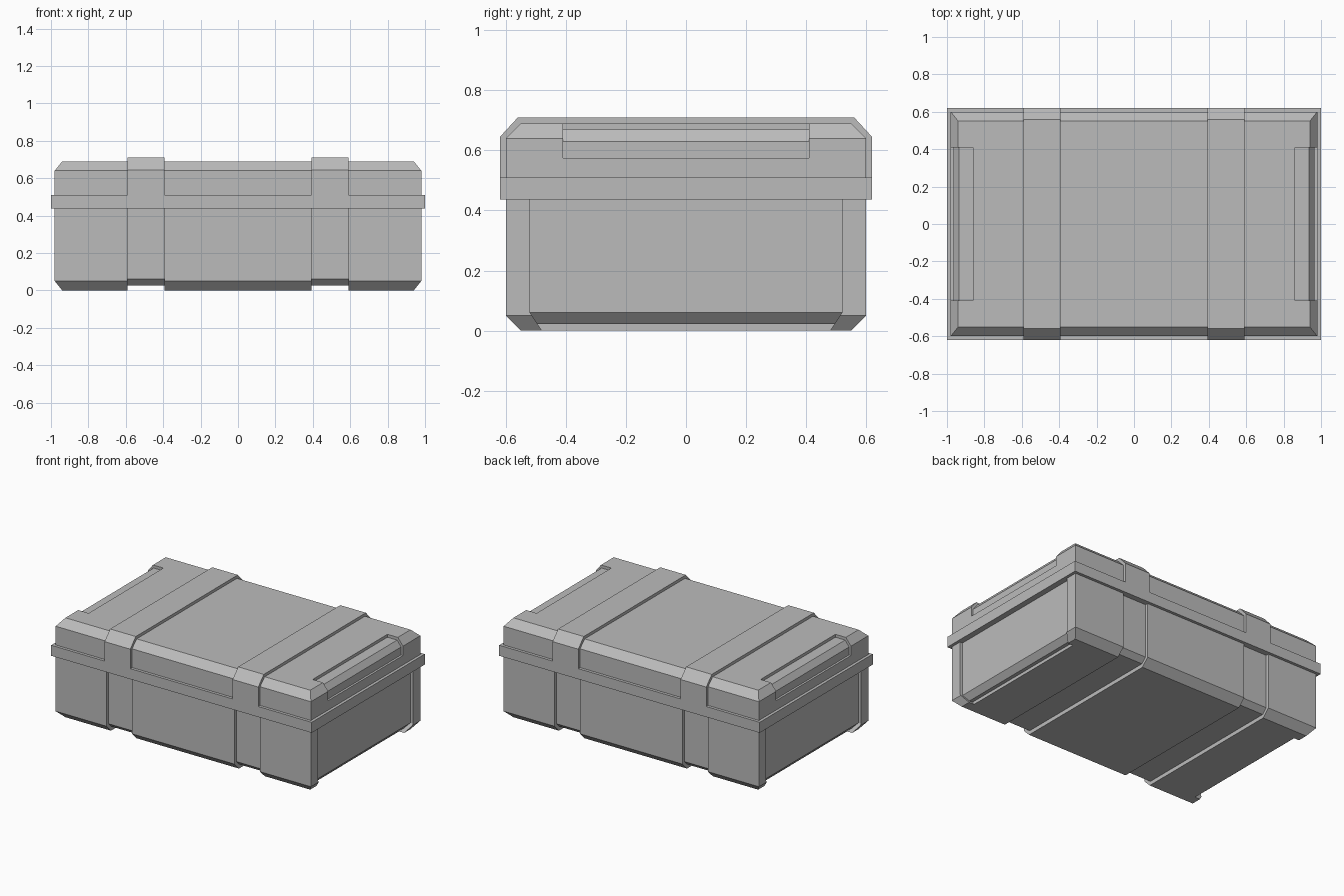
import bpy, bmesh
from mathutils import Vector

cube = bpy.data.objects.get("Cube")
if cube:
    bpy.data.objects.remove(cube, do_unlink=True)

grey = bpy.data.materials.new("case grey")
grey.use_nodes = True
GREY = (0.5, 0.5, 0.5, 1)
grey.diffuse_color = GREY
grey.node_tree.nodes["Principled BSDF"].inputs["Base Color"].default_value = GREY


def finish(bm, name):
    bmesh.ops.recalc_face_normals(bm, faces=bm.faces)
    mesh = bpy.data.meshes.new(name)
    bm.to_mesh(mesh)
    bm.free()
    mesh.materials.append(grey)
    obj = bpy.data.objects.new(name, mesh)
    bpy.context.collection.objects.link(obj)
    return obj


def stack(name, levels):
    """Solid lofted through rectangles given as (half x, half y, z)."""
    bm = bmesh.new()
    rings = [[bm.verts.new((sx * hx, sy * hy, z))
              for sx, sy in ((-1, -1), (1, -1), (1, 1), (-1, 1))]
             for hx, hy, z in levels]
    bm.faces.new(rings[0])
    bm.faces.new(rings[-1])
    for a, b in zip(rings, rings[1:]):
        for i in range(4):
            j = (i + 1) % 4
            bm.faces.new((a[i], a[j], b[j], b[i]))
    return finish(bm, name)


def prism(name, profile, start, end, place, trims=()):
    """Profile (u, z) extruded from start to end, then cut by the trim planes."""
    bm = bmesh.new()
    ends = [[bm.verts.new(place(u, t, z)) for u, z in profile] for t in (start, end)]
    for ring in ends:
        bm.faces.new(ring)
    n = len(profile)
    for i in range(n):
        j = (i + 1) % n
        bm.faces.new((ends[0][i], ends[0][j], ends[1][j], ends[1][i]))
    for co, normal in trims:
        cut = bmesh.ops.bisect_plane(bm, geom=bm.verts[:] + bm.edges[:] + bm.faces[:],
                                     plane_co=co, plane_no=Vector(normal), clear_outer=True)
        edges = [e for e in cut["geom_cut"] if isinstance(e, bmesh.types.BMEdge)]
        bmesh.ops.contextual_create(bm, geom=edges)
    return finish(bm, name)


def carve(obj, cutter):
    cutter.hide_render = True
    mod = obj.modifiers.new("recess", "BOOLEAN")
    mod.operation = "DIFFERENCE"
    mod.solver = "EXACT"
    mod.object = cutter
    bpy.context.view_layer.objects.active = obj
    bpy.ops.object.modifier_apply(modifier=mod.name)
    bpy.data.objects.remove(cutter, do_unlink=True)


def mirrored(half):
    """Complete a half profile across u = 0."""
    return half + [(-u, z) for u, z in reversed(half)]


def along_x(u, t, z):
    return (t, u, z)


# Main solids
body = stack("body", [(.94, .55, 0), (.98, .60, .05), (.98, .60, .46)])
rim = stack("rim", [(1, .62, .437), (1, .62, .51)])
lid = stack("lid", [(.98, .60, .49), (.98, .60, .64), (.94, .55, .69)])

# Raised straps on the lid, with matching channels around the body
strap = mirrored([(.62, .50), (.62, .645), (.56, .71)])
channel = mirrored([(.70, .55), (.70, -.1)])
channel += mirrored([(.58, .55), (.58, .06), (.545, .027)])[::-1]
channel = ([(.70, .55), (.70, -.1), (-.70, -.1), (-.70, .55)]
           + [(-.58, .55), (-.58, .06), (-.545, .027)]
           + [(.545, .027), (.58, .06), (.58, .55)])
for side, label in ((-1, "right"), (1, "left")):
    a, b = side * .393, side * .59
    prism(label + "_strap", strap, a, b, along_x)
    carve(body, prism("channel_cutter", channel, a, b, along_x))

    def along_y(u, t, z, side=side):
        return (side * u, t, z)

    # Recessed end panel, narrowing across the bottom chamfer
    panel = [(.96, .55), (.96, .06), (.925, .022), (.90, .022),
             (.90, -.1), (1.1, -.1), (1.1, .55)]
    trims = [((0, s * .48, 0), (0, s * .06, -.04)) for s in (-1, 1)]
    carve(body, prism("panel_cutter", panel, -.52, .52, along_y, trims))

    # Hand recess over the lid's end edge
    grip = [(.86, .8), (.86, .67), (.935, .67), (.965, .63),
            (.965, .575), (1.1, .575), (1.1, .8)]
    carve(lid, prism("grip_cutter", grip, -.41, .41, along_y))
